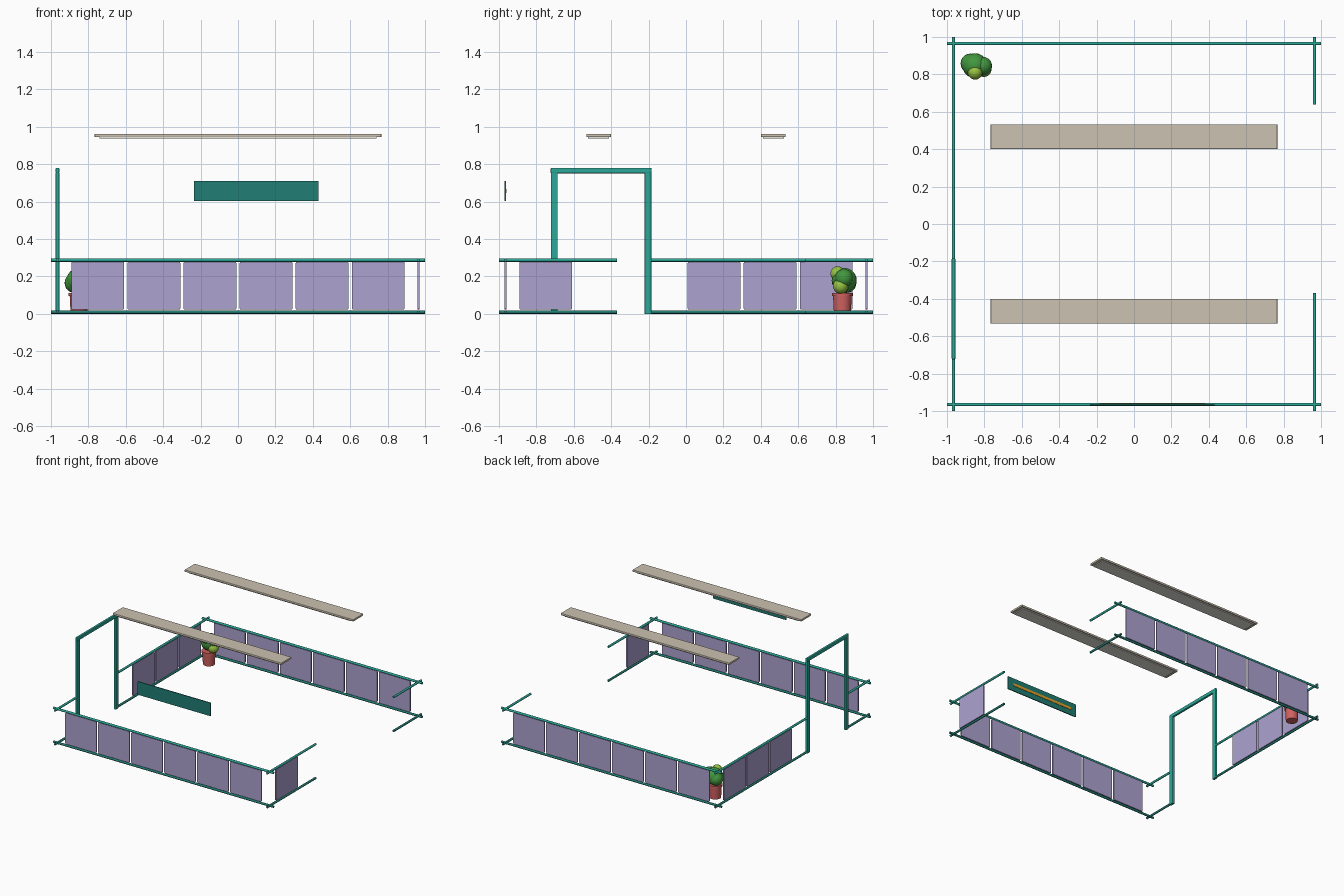
import bpy, bmesh, math
from mathutils import Matrix, Vector

if "Cube" in bpy.data.objects:
    bpy.data.objects.remove(bpy.data.objects["Cube"])


def mat(name, r, g, b):
    m = bpy.data.materials.new(name)
    lin = [((c / 255 + 0.055) / 1.055) ** 2.4 for c in (r, g, b)]
    m.diffuse_color = (*lin, 1)
    m.use_nodes = True
    m.node_tree.nodes["Principled BSDF"].inputs["Base Color"].default_value = m.diffuse_color
    return m


TEAL = mat("teal", 44, 168, 152)
DARK_TEAL = mat("dark teal", 33, 125, 115)
LAVENDER = mat("lavender", 174, 162, 208)
TAN = mat("tan", 204, 194, 177)
WHITE = mat("warm white", 232, 230, 224)
GOLD = mat("gold", 225, 160, 40)
CLAY = mat("clay", 208, 98, 96)
GREEN = mat("leaf green", 66, 150, 62)
LIME = mat("light leaf green", 150, 195, 65)


def finish(name, bm, material, smooth=False):
    me = bpy.data.meshes.new(name)
    bm.to_mesh(me)
    bm.free()
    me.materials.append(material)
    ob = bpy.data.objects.new(name, me)
    bpy.context.collection.objects.link(ob)
    if smooth:
        bpy.context.view_layer.objects.active = ob
        ob.select_set(True)
        bpy.ops.object.shade_smooth_by_angle(angle=math.radians(40))
        ob.select_set(False)
    return ob


def box(name, lo, hi, material, bevel=0, axis=None):
    """Box between two corners; bevels all edges, or only those along axis."""
    lo, hi = Vector(lo), Vector(hi)
    bm = bmesh.new()
    bmesh.ops.create_cube(bm, size=1)
    for v in bm.verts:
        v.co = Vector([v.co[i] * (hi[i] - lo[i]) for i in range(3)]) + (lo + hi) / 2
    if bevel:
        edges = [e for e in bm.edges if axis is None or
                 abs((e.verts[0].co - e.verts[1].co)[axis]) > 1e-6]
        bmesh.ops.bevel(bm, geom=edges, offset=bevel, segments=2,
                        profile=0.5, affect='EDGES')
    return finish(name, bm, material)


def rail(name, a, b, material, radius=0.009):
    a, b = Vector(a), Vector(b)
    bm = bmesh.new()
    rot = (b - a).to_track_quat('Z', 'Y').to_matrix().to_4x4()
    bmesh.ops.create_cone(bm, cap_ends=True, segments=12, radius1=radius,
                          radius2=radius, depth=(b - a).length,
                          matrix=Matrix.Translation((a + b) / 2) @ rot)
    return finish(name, bm, material, True)


E = 0.965  # distance of each fence line from the centre

# Fence rails: full runs front and back, broken runs on the two sides
for level, z, m in (("lower", 0.009, DARK_TEAL), ("upper", 0.287, TEAL)):
    rail(f"front_{level}_rail", (-1, -E, z), (1, -E, z), m)
    rail(f"back_{level}_rail", (-1, E, z), (1, E, z), m)
    for side, x, y0, y1 in (("left_front", -E, -1, -0.705), ("left_back", -E, -0.203, 1),
                            ("right_front", E, -1, -0.37), ("right_back", E, 0.64, 1)):
        rail(f"{side}_{level}_rail", (x, y0, z), (x, y1, z), m)

# Fence panels
W, T, Z0, Z1 = 0.1415, 0.005, 0.022, 0.278
for i in range(6):
    c = -0.75 + 0.3 * i
    for side, y in (("front", -E), ("back", E)):
        box(f"{side}_panel_{i + 1}", (c - W, y - T, Z0), (c + W, y + T, Z1),
            LAVENDER, 0.008, 1)
for name, x, c in (("left_panel_1", -E, 0.15), ("left_panel_2", -E, 0.45),
                   ("left_panel_3", -E, 0.75), ("right_panel", E, -0.75)):
    box(name, (x - T, c - W, Z0), (x + T, c + W, Z1), LAVENDER, 0.008, 0)

# Doorway on the left side
for name, y in (("door_post_front", -0.705), ("door_post_back", -0.203)):
    box(name, (-E - 0.01, y - 0.018, 0), (-E + 0.01, y + 0.018, 0.752), TEAL, 0.004, 2)
box("door_lintel", (-E - 0.01, -0.724, 0.75), (-E + 0.01, -0.184, 0.78), TEAL, 0.006)

# Hanging light panels with pale undersides
for name, y in (("front", -0.467), ("back", 0.467)):
    box(f"{name}_ceiling_panel", (-0.767, y - 0.066, 0.945), (0.767, y + 0.066, 0.962),
        TAN, 0.004)
    box(f"{name}_light_diffuser", (-0.74, y - 0.056, 0.938), (0.74, y + 0.056, 0.946), WHITE)

# Sign board above the front fence, with a gold strip on its inner face
box("sign_board", (-0.235, -0.97, 0.602), (0.43, -0.962, 0.71), DARK_TEAL)
box("sign_strip", (-0.185, -0.963, 0.645), (0.38, -0.959, 0.667), GOLD)

# Potted plant in the back left corner
PX, PY = -0.85, 0.836
for name, z0, z1, r0, r1 in (("plant_pot", 0, 0.1, 0.045, 0.05),
                             ("plant_pot_rim", 0.095, 0.112, 0.056, 0.056)):
    bm = bmesh.new()
    bmesh.ops.create_cone(bm, cap_ends=True, segments=24, radius1=r0, radius2=r1,
                          depth=z1 - z0, matrix=Matrix.Translation((PX, PY, (z0 + z1) / 2)))
    finish(name, bm, CLAY, True)
leaves = (((-0.85, 0.846, 0.178), 0.067, GREEN), ((-0.874, 0.858, 0.165), 0.053, GREEN),
          ((-0.808, 0.845, 0.19), 0.049, GREEN), ((-0.85, 0.811, 0.215), 0.039, LIME),
          ((-0.803, 0.827, 0.148), 0.041, LIME))
for i, (c, r, m) in enumerate(leaves):
    bm = bmesh.new()
    bmesh.ops.create_uvsphere(bm, u_segments=20, v_segments=12, radius=r,
                              matrix=Matrix.Translation(c))
    finish(f"foliage_{i + 1}", bm, m, True)
